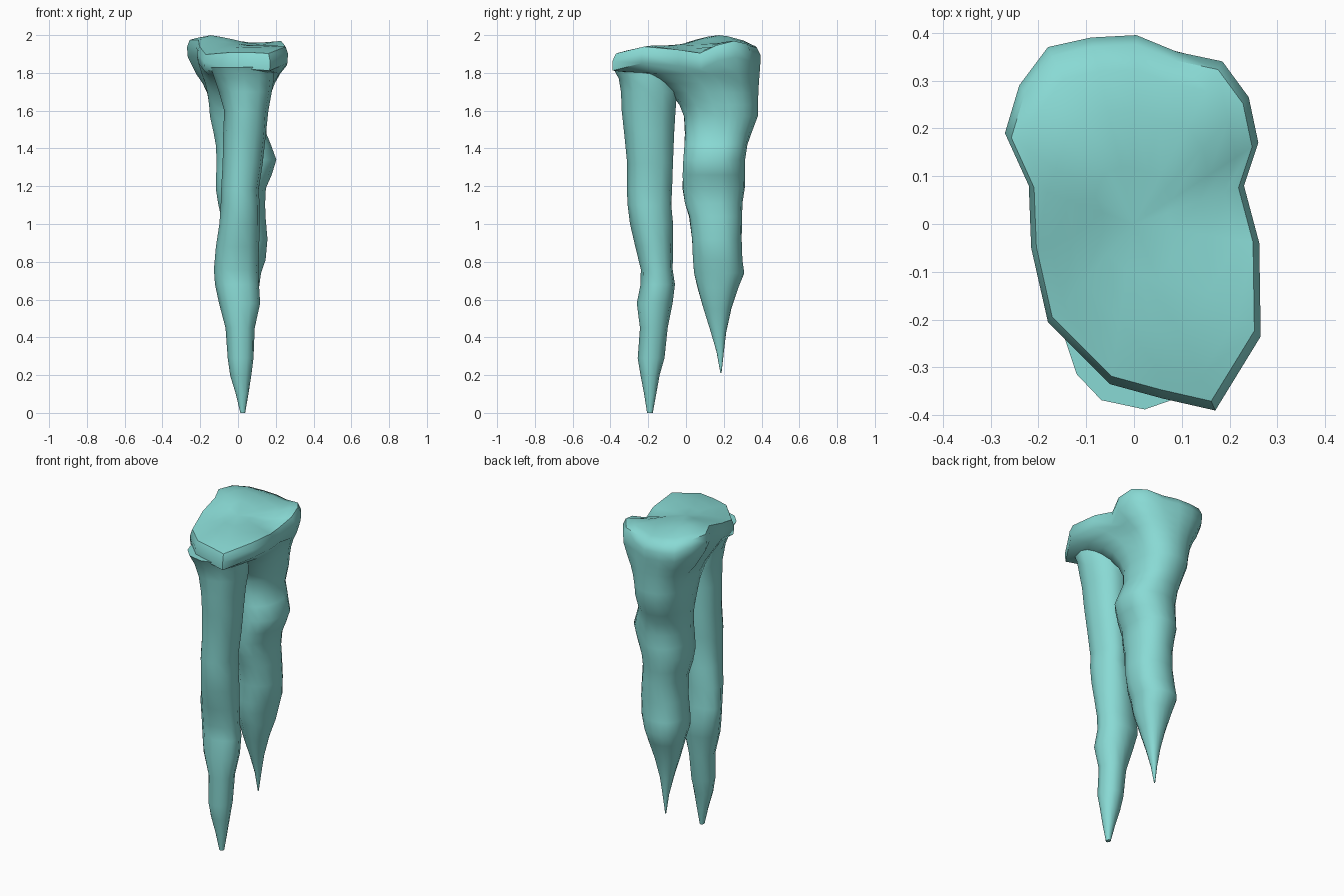
import bpy, bmesh, math, random
from math import cos, sin, exp

random.seed(4)
mat = bpy.data.materials.new("pale teal")
mat.diffuse_color = (0.25, 0.70, 0.66, 1)


def ring(row, angles, jitter=0.0, ridge=0.0):
    """Cross-section from (z, xmin, xmax, ymin, ymax)."""
    z, x0, x1, y0, y1 = row
    pts = []
    for i, a in enumerate(angles):
        k = 1 + random.uniform(-jitter, jitter) - ridge * (i % 3 == 1)
        # slightly squared ellipse
        c, s = [math.copysign(abs(v) ** 0.9, v) for v in (cos(a), sin(a))]
        pts.append(((x0 + x1) / 2 + (x1 - x0) / 2 * c * k,
                    (y0 + y1) / 2 + (y1 - y0) / 2 * s * k, z))
    return pts


def loft(name, rings, top=None):
    """Skin a list of rings, top to bottom, and close both ends."""
    bm = bmesh.new()
    loops = [[bm.verts.new(p) for p in r] for r in rings]
    n = len(loops[0])
    for a, b in zip(loops, loops[1:]):
        for i in range(n):
            j = (i + 1) % n
            bm.faces.new((a[i], b[i], b[j], a[j]))
    if top:
        c = bm.verts.new(top)
        for i in range(n):
            bm.faces.new((c, loops[0][i], loops[0][(i + 1) % n]))
    else:
        bm.faces.new(loops[0])
    bm.faces.new(loops[-1][::-1])
    bmesh.ops.recalc_face_normals(bm, faces=bm.faces[:])
    me = bpy.data.meshes.new(name)
    bm.to_mesh(me)
    bm.free()
    me.materials.append(mat)
    ob = bpy.data.objects.new(name, me)
    bpy.context.collection.objects.link(ob)
    bpy.ops.object.select_all(action='DESELECT')
    ob.select_set(True)
    bpy.context.view_layer.objects.active = ob
    bpy.ops.object.shade_smooth_by_angle(angle=math.radians(50))
    return ob


# Cap outline, counter-clockwise
outline = [(0.26, 0.17), (0.24, 0.265), (0.185, 0.34), (0.09, 0.36), (0.005, 0.395),
           (-0.09, 0.39), (-0.18, 0.37), (-0.24, 0.29), (-0.27, 0.19), (-0.22, 0.08),
           (-0.215, -0.05), (-0.18, -0.205), (-0.05, -0.335), (0.06, -0.365),
           (0.17, -0.39), (0.265, -0.235), (0.262, -0.04), (0.23, 0.08)]
angles = [math.atan2(y / 0.39, x / 0.26) for x, y in outline]


def bump(x, y, cx, cy, r):
    return exp(-((x - cx) ** 2 + (y - cy) ** 2) / (r * r))


def top_z(x, y):
    """Uneven domed upper surface."""
    z = 1.945 + 0.055 * bump(x, y, -0.13, 0.17, 0.16)
    z += 0.025 * bump(x, y, 0.22, 0.24, 0.12)
    z -= 0.05 * bump(x, y, 0.24, 0.05, 0.1)
    z -= 0.045 * max(0, (-y - 0.18) / 0.2) ** 1.3
    z -= 0.05 * bump(x, y, -0.2, -0.22, 0.14)
    z -= 0.02 * max(0, (y - 0.3) / 0.09)
    return z


# Cap flowing down into the back spike
rings = []
for s in (0.3, 0.6, 0.82, 0.95):
    rings.append([(x * s, y * s, top_z(x * s, y * s)) for x, y in outline])
rings.append([(x, y, top_z(x, y) - 0.035) for x, y in outline])
rings.append([(x * 0.985, y * 0.995, top_z(x, y) - 0.085) for x, y in outline])

back_rows = [(1.57, -0.15, 0.155, -0.015, 0.38), (1.48, -0.13, 0.15, -0.01, 0.345),
             (1.42, -0.118, 0.175, -0.012, 0.325), (1.34, -0.113, 0.205, -0.02, 0.312),
             (1.26, -0.115, 0.18, -0.02, 0.31), (1.19, -0.12, 0.15, -0.02, 0.312),
             (1.11, -0.105, 0.145, -0.01, 0.30), (1.04, -0.09, 0.145, 0.015, 0.298),
             (0.92, -0.095, 0.155, 0.03, 0.293), (0.81, -0.11, 0.145, 0.035, 0.297),
             (0.74, -0.112, 0.122, 0.04, 0.307), (0.66, -0.09, 0.11, 0.06, 0.275),
             (0.55, -0.06, 0.075, 0.092, 0.24), (0.43, -0.03, 0.045, 0.13, 0.213),
             (0.32, -0.008, 0.025, 0.162, 0.2), (0.21, 0.004, 0.01, 0.182, 0.188)]
neck = ring(back_rows[0], angles)
for z, t in ((1.795, 0.36), (1.745, 0.62), (1.695, 0.8), (1.63, 0.93)):
    rings.append([(x + (p[0] - x) * t, y + (p[1] - y) * t, z)
                  for (x, y), p in zip(outline, neck)])
rings.append(neck)
rings += [ring(r, angles, 0.015) for r in back_rows[1:]]
loft("cap_and_back_spike", rings, top=(0, 0, top_z(0, 0)))

# Long front spike, its flared top tucked under the cap
front_rows = [(1.83, -0.145, 0.19, -0.385, -0.09), (1.77, -0.125, 0.19, -0.355, -0.07),
              (1.70, -0.10, 0.18, -0.347, -0.05), (1.60, -0.075, 0.16, -0.338, -0.058),
              (1.48, -0.08, 0.15, -0.325, -0.065), (1.32, -0.083, 0.13, -0.313, -0.068),
              (1.18, -0.088, 0.11, -0.312, -0.075), (1.10, -0.09, 0.115, -0.308, -0.078),
              (1.00, -0.10, 0.115, -0.295, -0.07), (0.88, -0.115, 0.112, -0.267, -0.07),
              (0.76, -0.127, 0.11, -0.24, -0.07), (0.68, -0.12, 0.112, -0.24, -0.058),
              (0.58, -0.10, 0.115, -0.262, -0.072), (0.45, -0.065, 0.088, -0.245, -0.098),
              (0.29, -0.055, 0.082, -0.257, -0.115), (0.20, -0.042, 0.07, -0.24, -0.14),
              (0.10, -0.012, 0.055, -0.222, -0.158), (0.0, 0.012, 0.038, -0.206, -0.176)]
even = [2 * math.pi * i / 12 for i in range(12)]
loft("front_spike", [ring(r, even, 0.02, 0.05) for r in front_rows])
